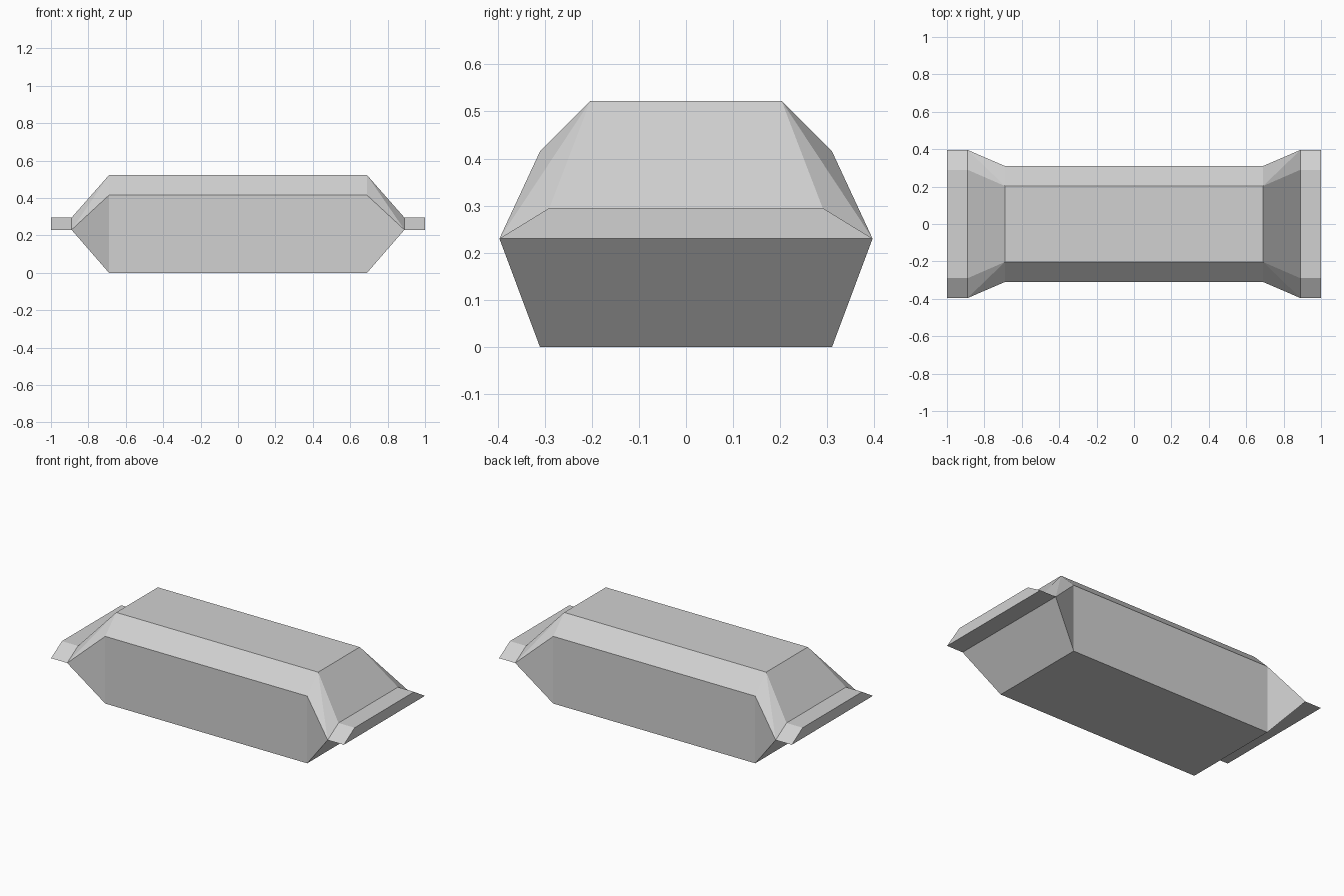
import bpy
import bmesh

cube = bpy.data.objects.get("Cube")
if cube:
    bpy.data.objects.remove(cube, do_unlink=True)

# One flat grey for the whole wrapper
grey = bpy.data.materials.new("light grey")
grey.use_nodes = True
colour = (0.64, 0.64, 0.64, 1)
grey.diffuse_color = colour
grey.node_tree.nodes["Principled BSDF"].inputs["Base Color"].default_value = colour

# Half cross-sections as (y, z): lower edge, shoulder, top edge
body = [(0.31, 0), (0.31, 0.415), (0.203, 0.522)]
flap = [(0.396, 0.23), (0.396, 0.23), (0.29, 0.295)]
stations = [(0, body), (0.69, body), (0.89, flap), (1, flap)]

# One quarter of the packet: centre line, edges, centre line at each station
bm = bmesh.new()
rings = []
for x, profile in stations:
    points = [(0, profile[0][1]), *profile, (0, profile[-1][1])]
    rings.append([bm.verts.new((x, y, z)) for y, z in points])

for a, b in zip(rings, rings[1:]):
    for i in range(len(a) - 1):
        # Fold each panel from its upper inner corner to its lower outer corner
        if i == 2:
            bm.faces.new((a[i], b[i], a[i + 1]))
            bm.faces.new((b[i], b[i + 1], a[i + 1]))
        else:
            bm.faces.new((a[i], b[i], b[i + 1], a[i + 1]))

# End cap of the sealed flap
bm.faces.new(rings[-1])
bmesh.ops.remove_doubles(bm, verts=bm.verts[:], dist=0.0001)

# Mirror the quarter front to back and left to right
for axis in (0, 1):
    copy = bmesh.ops.duplicate(bm, geom=bm.verts[:] + bm.edges[:] + bm.faces[:])["geom"]
    for v in copy:
        if isinstance(v, bmesh.types.BMVert):
            v.co[axis] *= -1
    bmesh.ops.remove_doubles(bm, verts=bm.verts[:], dist=0.0001)

# Join the flat panels and turn all faces outward
bmesh.ops.dissolve_limit(bm, angle_limit=0.001, verts=bm.verts[:], edges=bm.edges[:])
bmesh.ops.recalc_face_normals(bm, faces=bm.faces[:])

mesh = bpy.data.meshes.new("wrapped_bar")
bm.to_mesh(mesh)
bm.free()
mesh.materials.append(grey)
wrapper = bpy.data.objects.new("wrapped_bar", mesh)
bpy.context.collection.objects.link(wrapper)
